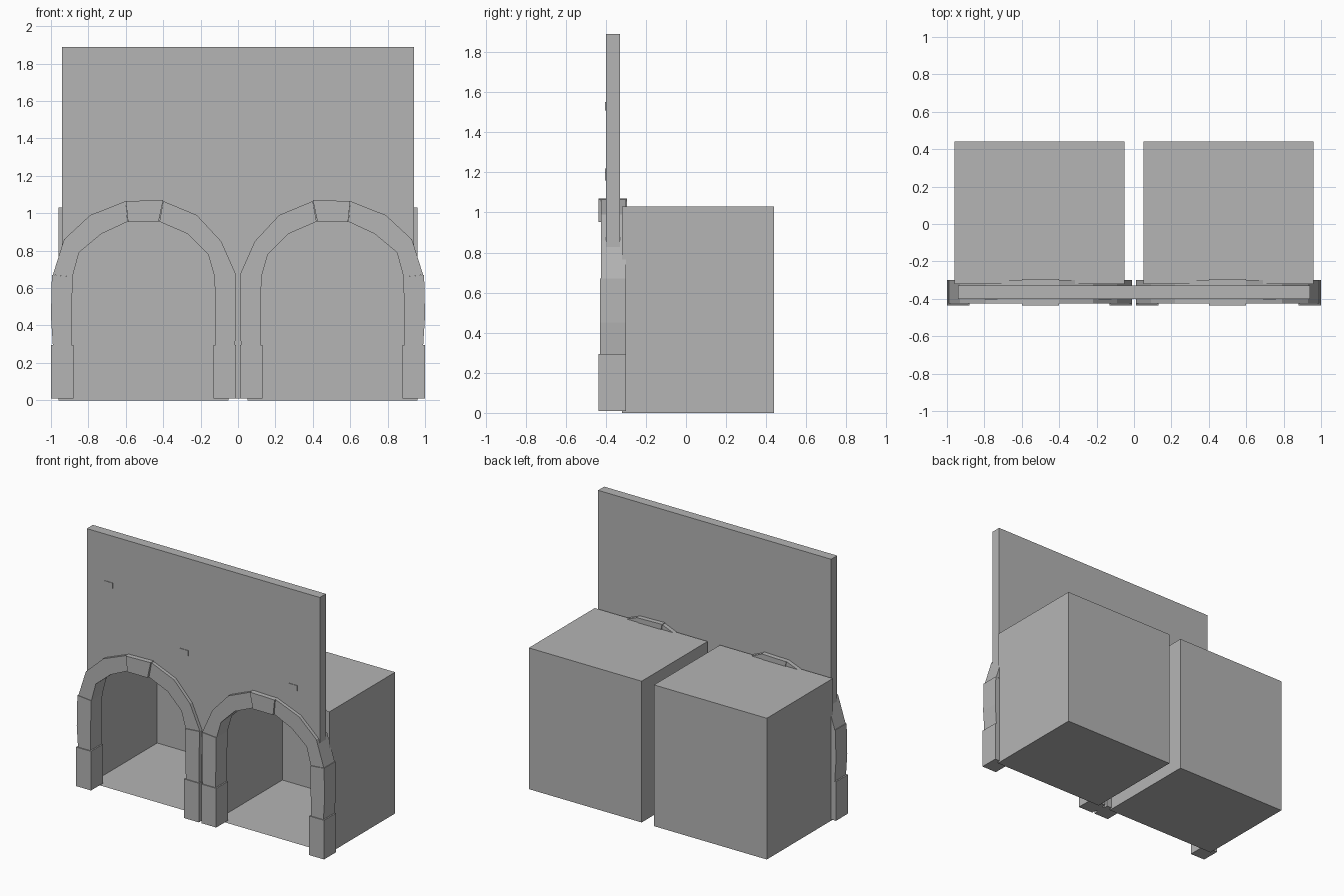
import bpy, bmesh
from mathutils import Matrix

cube = bpy.data.objects.get("Cube")
if cube:
    bpy.data.objects.remove(cube, do_unlink=True)

stone = bpy.data.materials.new("grey stone")
stone.use_nodes = True
GREY = (0.46, 0.46, 0.46, 1)
stone.diffuse_color = GREY
stone.node_tree.nodes["Principled BSDF"].inputs["Base Color"].default_value = GREY


def finish(name, bm):
    mesh = bpy.data.meshes.new(name)
    bm.to_mesh(mesh)
    bm.free()
    mesh.materials.append(stone)
    obj = bpy.data.objects.new(name, mesh)
    bpy.context.collection.objects.link(obj)
    return obj


def prism(name, outline, front, back, side=1):
    """Extrude an outline of (x, z) points from front to back along y."""
    bm = bmesh.new()
    face = bm.faces.new([bm.verts.new((side * x, front, z)) for x, z in outline])
    new = bmesh.ops.extrude_face_region(bm, geom=[face])["geom"]
    verts = [v for v in new if isinstance(v, bmesh.types.BMVert)]
    bmesh.ops.translate(bm, verts=verts, vec=(0, back - front, 0))
    bmesh.ops.recalc_face_normals(bm, faces=bm.faces)
    return finish(name, bm)


def room(name, side):
    """A thin box chamber, open towards the arch."""
    bm = bmesh.new()
    place = Matrix.Translation((side * 0.505, 0.06, 0.515)) @ Matrix.Diagonal((0.91, 0.76, 1.03, 1))
    bmesh.ops.create_cube(bm, size=1, matrix=place)
    bm.normal_update()
    mouth = [f for f in bm.faces if f.normal.y < -0.9]
    bmesh.ops.delete(bm, geom=mouth, context='FACES_ONLY')
    return finish(name, bm)


# Curved part of the arch, from the inner springing to the outer one
outer = [(0.01, 0.67), (0.09, 0.85), (0.22, 0.99), (0.40, 1.065),
         (0.60, 1.065), (0.79, 0.99), (0.93, 0.86), (0.99, 0.67)]
inner = [(0.125, 0.66), (0.16, 0.78), (0.27, 0.89), (0.42, 0.955),
         (0.59, 0.955), (0.73, 0.89), (0.85, 0.79), (0.885, 0.66)]

# Facade wall with two arched openings
opening = [(x, z + 0.02) for x, z in inner]
opening = [(0.115, 0.01)] + [(0.115, 0.66)] + opening[1:-1] + [(0.895, 0.66), (0.895, 0.01)]
half = opening + [(0.94, 0.01), (0.94, 1.89)]
wall = half + [(-x, z) for x, z in reversed(half)]
prism("facade_wall", wall, -0.40, -0.33)

for side, word in ((1, "left"), (-1, "right")):
    room(word + "_chamber", side)

    # Pillar blocks: slightly uneven stones stacked on both sides
    prism(word + "_inner_base_block",
          [(0.01, 0.01), (0.13, 0.01), (0.13, 0.295), (0.01, 0.295)], -0.437, -0.30, side)
    prism(word + "_inner_upper_block",
          [(0.015, 0.295), (0.12, 0.295), (0.125, 0.66), (0.01, 0.67)], -0.43, -0.30, side)
    prism(word + "_outer_base_block",
          [(0.88, 0.01), (1.0, 0.01), (1.0, 0.295), (0.88, 0.295)], -0.437, -0.30, side)
    prism(word + "_outer_upper_block",
          [(0.89, 0.295), (0.99, 0.295), (1.0, 0.45), (0.995, 0.67), (0.885, 0.66)],
          -0.43, -0.30, side)

    # Arch stones and keystone
    prism(word + "_inner_arch_stone", outer[:4] + inner[3::-1], -0.425, -0.30, side)
    prism(word + "_outer_arch_stone", outer[4:] + inner[:3:-1], -0.425, -0.30, side)
    prism(word + "_keystone",
          [(0.40, 1.07), (0.60, 1.065), (0.588, 0.953), (0.425, 0.953)], -0.436, -0.295, side)

# Bricks barely standing out of the wall
for i, (x, z) in enumerate(((-0.80, 1.53), (-0.19, 1.20), (0.69, 1.18))):
    prism("raised_brick_%d" % (i + 1),
          [(x, z - 0.02), (x + 0.07, z - 0.02), (x + 0.07, z + 0.02), (x, z + 0.02)],
          -0.404, -0.39)
